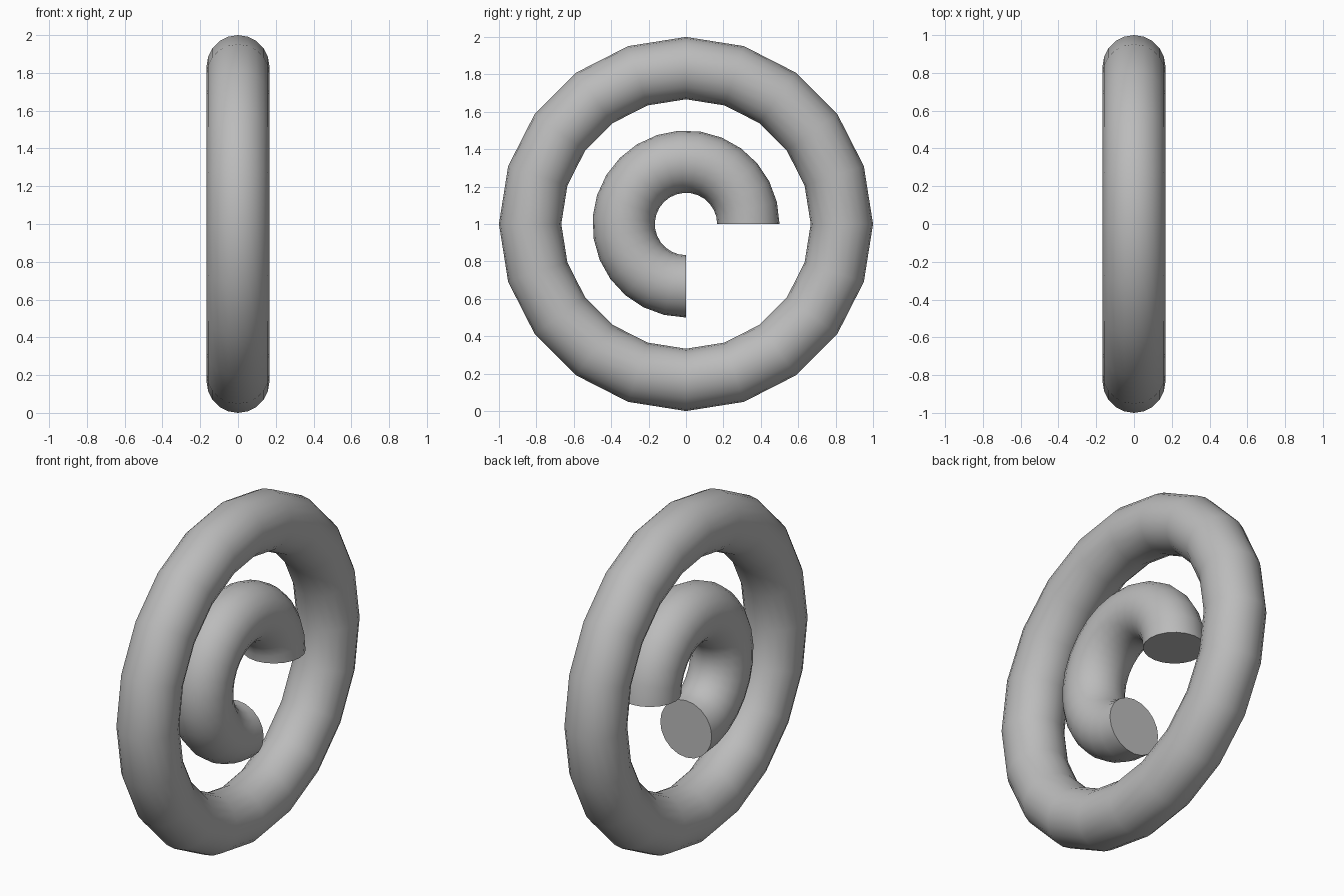
import bpy
import bmesh
import math
from mathutils import Matrix, Vector

cube = bpy.data.objects.get("Cube")
if cube:
    bpy.data.objects.remove(cube, do_unlink=True)

TUBE = 1 / 6      # tube radius shared by both parts
SIDES = 20        # sides around the tube
STEPS = 20        # steps along the sweep

grey = bpy.data.materials.new("plain grey")
grey.use_nodes = True
colour = (0.5, 0.5, 0.5, 1)
grey.diffuse_color = colour
grey.node_tree.nodes["Principled BSDF"].inputs["Base Color"].default_value = colour


def swept_tube(name, radius, degrees):
    """Sweep a circle about the x axis, starting at +y and rising over the top."""
    bm = bmesh.new()
    bmesh.ops.create_circle(bm, segments=SIDES, radius=TUBE,
                            matrix=Matrix.Translation((0, radius, 0)))
    bmesh.ops.spin(bm, geom=bm.verts[:] + bm.edges[:], cent=Vector(),
                   axis=Vector((1, 0, 0)), angle=math.radians(degrees),
                   steps=STEPS, use_merge=degrees == 360)
    # Flat caps on the open ends
    if degrees < 360:
        bmesh.ops.holes_fill(bm, edges=[e for e in bm.edges if e.is_boundary])
    bmesh.ops.recalc_face_normals(bm, faces=bm.faces)

    mesh = bpy.data.meshes.new(name)
    bm.to_mesh(mesh)
    bm.free()
    mesh.materials.append(grey)
    obj = bpy.data.objects.new(name, mesh)
    obj.location.z = 1
    bpy.context.collection.objects.link(obj)
    bpy.ops.object.select_all(action="DESELECT")
    obj.select_set(True)
    bpy.context.view_layer.objects.active = obj
    bpy.ops.object.shade_smooth_by_angle(angle=math.radians(40))
    return obj


swept_tube("outer_ring", 5 / 6, 360)
swept_tube("inner_arc", 1 / 3, 270)
